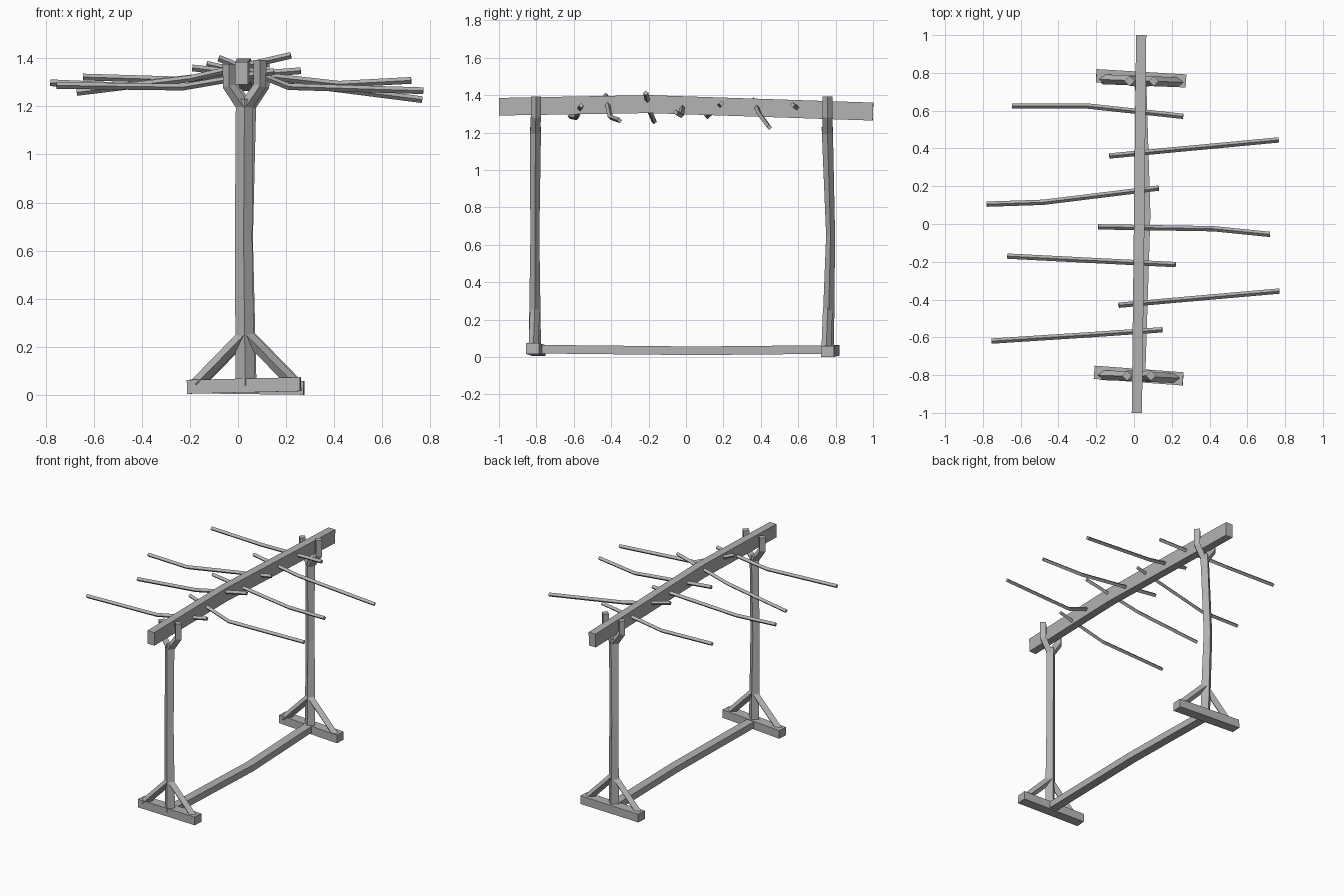
import bpy
import bmesh
from mathutils import Vector

cube = bpy.data.objects.get("Cube")
if cube:
    bpy.data.objects.remove(cube, do_unlink=True)

GREY = (0.45, 0.45, 0.45, 1)
wood = bpy.data.materials.new("grey_wood")
wood.use_nodes = True
wood.diffuse_color = GREY
wood.node_tree.nodes["Principled BSDF"].inputs["Base Color"].default_value = GREY


def timber(name, path, sizes, up=(0, 0, 1), diamond=False):
    """Sweep a four-sided section along a path; sizes are half width, half height per point."""
    pts = [Vector(p) for p in path]
    if not isinstance(sizes, list):
        sizes = [sizes] * len(pts)
    corners = [(1, 0), (0, 1), (-1, 0), (0, -1)] if diamond else [(1, 1), (-1, 1), (-1, -1), (1, -1)]
    bm = bmesh.new()
    rings = []
    for i, p in enumerate(pts):
        before = (p - pts[i - 1]).normalized() if i else Vector()
        after = (pts[i + 1] - p).normalized() if i < len(pts) - 1 else Vector()
        along = (before + after).normalized()
        side = along.cross(Vector(up)).normalized()
        top = side.cross(along)
        w, h = sizes[i]
        rings.append([bm.verts.new(p + side * a * w + top * b * h) for a, b in corners])
    for r, s in zip(rings, rings[1:]):
        for k in range(4):
            bm.faces.new((r[k], r[k - 1], s[k - 1], s[k]))
    bm.faces.new(rings[0])
    bm.faces.new(rings[-1][::-1])
    bmesh.ops.recalc_face_normals(bm, faces=bm.faces[:])
    mesh = bpy.data.meshes.new(name)
    bm.to_mesh(mesh)
    bm.free()
    mesh.materials.append(wood)
    obj = bpy.data.objects.new(name, mesh)
    bpy.context.collection.objects.link(obj)
    return obj


# Ridge beam and ground rail
timber("ridge_beam", [(0.015, -1, 1.338), (0.025, -0.2, 1.352), (0.038, 1, 1.312)],
       [(0.027, 0.047), (0.028, 0.048), (0.027, 0.048)])
timber("ground_rail", [(0.03, -0.8, 0.042), (0.057, 0.05, 0.033), (0.035, 0.76, 0.04)],
       (0.03, 0.023))


def trestle(end, foot, post, prong_y):
    """Foot, bent post, two braces and a forked top."""
    timber(end + "_foot", foot, (0.035, 0.029))
    timber(end + "_post", post, [(0.04, 0.033), (0.036, 0.024), (0.036, 0.03)], (0, 1, 0), True)
    x, y, _ = post[0]
    for side, s in (("right", -1), ("left", 1)):
        timber(f"{end}_{side}_brace", [(x, y, 0.255), (x + s * 0.205, y - s * 0.008, 0.045)],
               (0.026, 0.026), (0, 1, 0), True)
        top = post[-1]
        px = top[0] + s * 0.064
        timber(f"{end}_{side}_prong",
               [(top[0], top[1], 1.19), (px, prong_y, 1.285), (px, prong_y, 1.385 + s * 0.008)],
               (0.027, 0.027), (0, 1, 0), True)


trestle("front", [(-0.21, -0.785, 0.034), (0.26, -0.82, 0.045)],
        [(0.03, -0.808, 0.04), (0.023, -0.808, 0.65), (0.027, -0.805, 1.23)], -0.803)
trestle("back", [(-0.2, 0.785, 0.036), (0.275, 0.757, 0.03)],
        [(0.037, 0.758, 0.04), (0.026, 0.773, 0.65), (0.04, 0.755, 1.23)], 0.757)

# Thin sticks laid across the ridge beam
sticks = [
    [(-0.645, 0.625, 1.322), (-0.25, 0.625, 1.31), (0.26, 0.57, 1.348)],
    [(-0.13, 0.36, 1.375), (0.2, 0.392, 1.30), (0.765, 0.445, 1.228)],
    [(-0.78, 0.105, 1.298), (-0.48, 0.115, 1.285), (0.13, 0.19, 1.355)],
    [(-0.19, -0.015, 1.36), (0.42, -0.025, 1.292), (0.72, -0.055, 1.308)],
    [(-0.67, -0.17, 1.258), (-0.2, -0.194, 1.315), (0.22, -0.215, 1.412)],
    [(-0.08, -0.43, 1.40), (0.21, -0.404, 1.282), (0.77, -0.355, 1.265)],
    [(-0.755, -0.62, 1.287), (-0.23, -0.586, 1.28), (0.15, -0.56, 1.345)],
]
for n, path in enumerate(sticks, 1):
    timber(f"cross_stick_{n}", path, (0.014, 0.014), (0, 0, 1), True)
